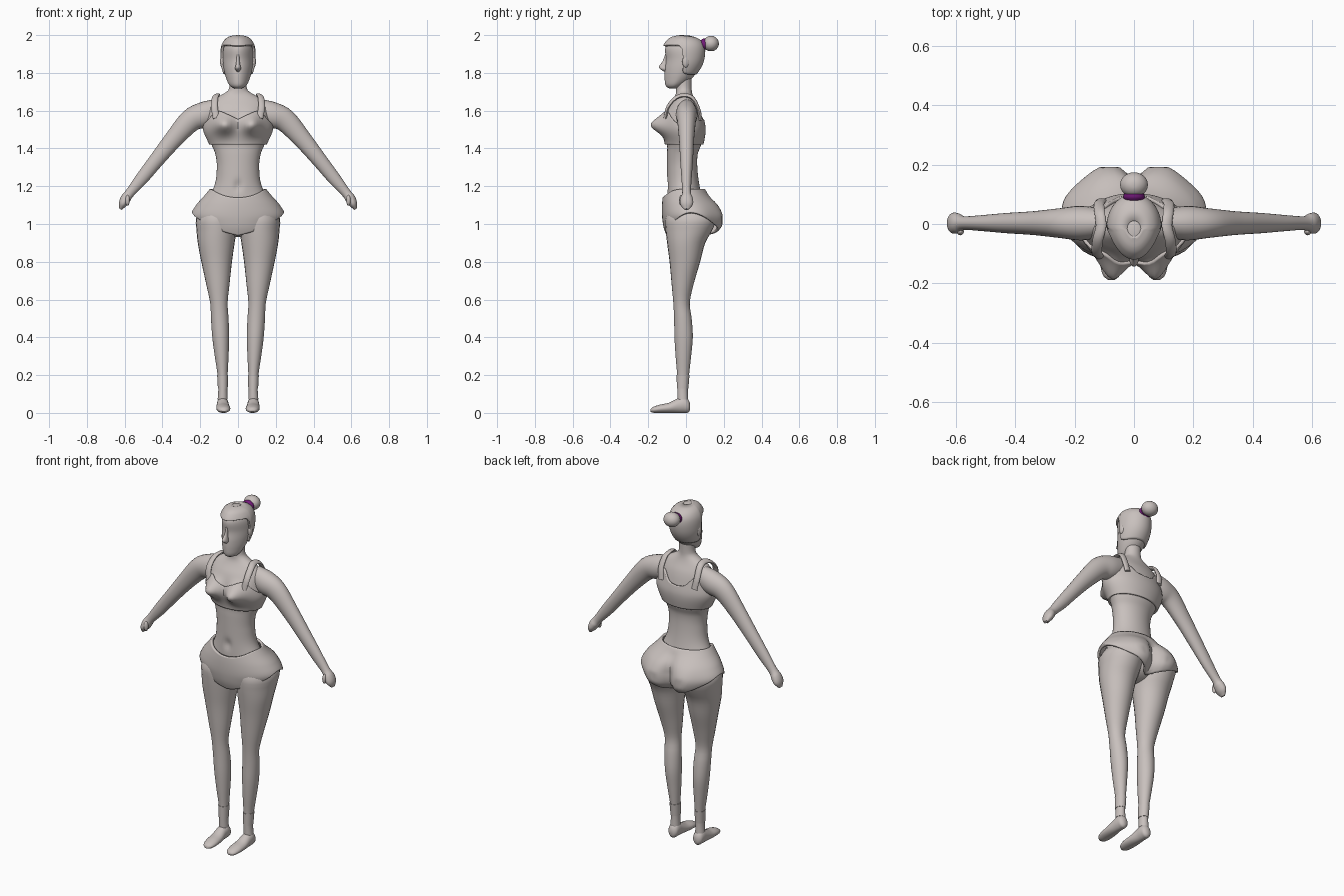
import bpy, bmesh, math
from mathutils import Vector

if "Cube" in bpy.data.objects:
    bpy.data.objects.remove(bpy.data.objects["Cube"])

TAU = 2 * math.pi


def material(name, rgb):
    m = bpy.data.materials.new(name)
    m.diffuse_color = (*rgb, 1)
    m.use_nodes = True
    m.node_tree.nodes["Principled BSDF"].inputs["Base Color"].default_value = m.diffuse_color
    return m


CLAY = material("warm_grey", (0.58, 0.53, 0.51))
PURPLE = material("dark_purple", (0.17, 0.01, 0.19))


def interp(keys, t):
    """Smooth interpolation through rows (t, a, b, ...)."""
    n = len(keys)
    t = min(max(t, keys[0][0]), keys[-1][0])
    i = max(k for k in range(n - 1) if keys[k][0] <= t or k == 0)

    def slope(k, j):
        a, b = keys[max(k - 1, 0)], keys[min(k + 1, n - 1)]
        return (b[j] - a[j]) / (b[0] - a[0])
    p, q = keys[i], keys[i + 1]
    h = q[0] - p[0]
    s = (t - p[0]) / h
    return [(2*s**3 - 3*s**2 + 1) * p[j] + (s**3 - 2*s*s + s) * h * slope(i, j)
            + (3*s*s - 2*s**3) * q[j] + (s**3 - s*s) * h * slope(i + 1, j)
            for j in range(1, len(p))]


def build(name, rings, mat=CLAY, caps=True, mirror=False, thick=0):
    """Skin a list of closed rings of points."""
    bm = bmesh.new()
    loops = [[bm.verts.new(p) for p in r] for r in rings]
    n = len(loops[0])
    for a, b in zip(loops, loops[1:]):
        for i in range(n):
            j = (i + 1) % n
            bm.faces.new((a[i], a[j], b[j], b[i]))
    if caps:
        bm.faces.new(loops[0][::-1])
        bm.faces.new(loops[-1])
    bmesh.ops.recalc_face_normals(bm, faces=bm.faces)
    me = bpy.data.meshes.new(name)
    bm.to_mesh(me)
    bm.free()
    me.materials.append(mat)
    me.shade_smooth()
    me.set_sharp_from_angle(angle=math.radians(50))
    ob = bpy.data.objects.new(name, me)
    bpy.context.collection.objects.link(ob)
    if thick:
        m = ob.modifiers.new("thickness", 'SOLIDIFY')
        m.thickness, m.offset = thick, -1
    if mirror:
        ob.modifiers.new("mirror", 'MIRROR')
    return ob


def shell(name, surf, lo, hi, steps=24, n=64, **kw):
    """Rings of surf(angle, z) between two edge heights that vary with angle."""
    rings = []
    for k in range(steps + 1):
        ring = []
        for i in range(n):
            t = TAU * i / n
            a, b = lo(t), hi(t)
            ring.append(surf(t, a + (b - a) * k / steps))
        rings.append(ring)
    return build(name, rings, **kw)


def limb(name, keys, frame, steps=40, n=24, **kw):
    """frame(values) -> centre, u, v of an elliptical ring."""
    rings = []
    for k in range(steps + 1):
        t = keys[0][0] + (keys[-1][0] - keys[0][0]) * k / steps
        c, u, v = frame(t, *interp(keys, t))
        rings.append([c + u * math.cos(TAU*i/n) + v * math.sin(TAU*i/n) for i in range(n)])
    return build(name, rings, **kw)


def ball(name, loc, r, mat=CLAY, mirror=False):
    rings = []
    for k in range(1, 16):
        a = math.pi * k / 16
        rings.append([(loc[0] + r[0]*math.sin(a)*math.cos(TAU*i/24),
                       loc[1] + r[1]*math.sin(a)*math.sin(TAU*i/24),
                       loc[2] - r[2]*math.cos(a)) for i in range(24)])
    return build(name, rings, mat, mirror=mirror)


def oval(keys, t, z, off):
    rx, yf, yb = interp(keys, z)
    return ((rx + off) * math.cos(t), (yf + yb) / 2 + ((yb - yf) / 2 + off) * math.sin(t))


# Torso and neck: z, half width, front y, back y
TORSO = [(1.08, .19, -.10, .10), (1.2, .126, -.10, .072), (1.3, .112, -.10, .06),
         (1.37, .12, -.10, .062), (1.42, .14, -.10, .08), (1.5, .173, -.115, .092),
         (1.57, .165, -.112, .08), (1.62, .155, -.095, .065), (1.66, .13, -.068, .045),
         (1.685, .085, -.055, .035), (1.71, .05, -.052, .03), (1.79, .045, -.05, .03)]


def torso_surf(off):
    def f(t, z):
        x, y = oval(TORSO, t, z, off)
        if math.sin(t) < 0:
            y -= .068 * math.exp(-((abs(x) - .075) / .05)**2 - ((z - 1.525) / .048)**2)
            y += .012 * math.exp(-(x / .02)**2 - ((z - 1.2) / .03)**2)  # navel
        return Vector((x, y, z))
    return f


shell("torso", torso_surf(0), lambda t: 1.08, lambda t: 1.79, steps=60)

# Cropped top with curved neckline and armholes
FRONT = [(0, 1.555), (.3, 1.58), (.65, 1.595), (1, 1.525)]
BACK = [(0, 1.55), (.3, 1.56), (.65, 1.61), (1, 1.525)]
shell("crop_top", torso_surf(.012), lambda t: 1.42,
      lambda t: interp(FRONT if math.sin(t) < 0 else BACK, abs(math.cos(t)))[0],
      caps=False, thick=.014)

# Shoulder straps
STRAP = [(0, .115, -.11, 1.56), (1, .125, -.095, 1.62), (2, .122, -.055, 1.667),
         (3, .112, -.01, 1.682), (4, .115, .035, 1.667), (5, .118, .066, 1.61),
         (6, .11, .078, 1.55)]


def strap_frame(t, x, y, z):
    d = Vector(interp(STRAP, min(t + .05, 6))) - Vector(interp(STRAP, max(t - .05, 0)))
    d.normalize()
    u = (Vector((1, 0, -.35)) - d * d.dot(Vector((1, 0, -.35)))).normalized()
    return Vector((x, y, z)), u * .018, u.cross(d) * .009


limb("strap", STRAP, strap_frame, n=12, mirror=True)

# Shorts with a raised side hem and a centre back crease
HIPS = [(.93, .185, -.10, .125), (.97, .212, -.115, .172), (1.0, .23, -.122, .188),
        (1.045, .25, -.127, .188), (1.1, .222, -.127, .168), (1.15, .178, -.122, .125),
        (1.2, .138, -.112, .09)]


def hip_surf(t, z):
    x, y = oval(HIPS, t, z, 0)
    if math.sin(t) > 0:
        low = min(1, max(0, (1.17 - z) / .12))
        y += low * (.02 * math.exp(-((abs(x) - .11) / .06)**2) - .04 * math.exp(-(x / .03)**2))
    return Vector((x, min(y, .192), z))


def hem(t):
    c = abs(math.cos(t))
    return .938 + .045 * c + .08 * c**3


shell("shorts", hip_surf, hem,
      lambda t: 1.185 - .045 * max(0, -math.sin(t))**3, caps=False, thick=.014)
ball("crotch", (0, .01, 1.0), (.13, .10, .07))

# Legs: z, inner x, outer x, front y, back y
LEG = [(.07, .055, .108, -.045, .012), (.13, .057, .104, -.046, .01),
       (.2, .055, .108, -.047, .016), (.3, .05, .123, -.055, .027),
       (.4, .047, .136, -.061, .036), (.5, .05, .143, -.063, .03),
       (.58, .055, .147, -.067, .02), (.68, .045, .168, -.076, .04),
       (.8, .032, .194, -.087, .075), (.9, .018, .213, -.1, .102),
       (.97, .008, .22, -.108, .14), (1.03, .008, .222, -.11, .16),
       (1.08, .02, .19, -.09, .13)]


def leg_frame(grow):
    return lambda z, a, b, f, k: (Vector(((a + b) / 2, (f + k) / 2, z)),
                                  Vector(((b - a) / 2 + grow, 0, 0)),
                                  Vector((0, (k - f) / 2 + grow, 0)))


limb("leg", LEG, leg_frame(0), mirror=True)
limb("ankle_cuff", [k for k in LEG if .1 < k[0] < .25], leg_frame(.0025), steps=8, mirror=True)

# Feet: y, centre x, half width, bottom z, top z
FOOT = [(-.188, .076, .012, .006, .02), (-.175, .076, .027, .001, .031),
        (-.14, .077, .036, 0, .043), (-.09, .079, .036, 0, .054),
        (-.04, .081, .032, 0, .078), (-.01, .081, .031, 0, .085),
        (.012, .081, .026, .002, .07), (.022, .081, .012, .015, .05)]
limb("foot", FOOT, lambda y, cx, w, b, t: (Vector((cx, y, (b + t) / 2)), Vector((w, 0, 0)),
                                         Vector((0, 0, (t - b) / 2))), mirror=True)

# Arms and hands: step, x, z, radius across, radius in y
ARM = [(0, .11, 1.60, .062, .05), (1, .18, 1.578, .068, .058), (2, .25, 1.548, .061, .05),
       (3, .34, 1.45, .049, .04), (4, .43, 1.34, .04, .034), (5, .51, 1.24, .034, .027),
       (6, .572, 1.165, .025, .023), (7, .594, 1.135, .027, .033),
       (8, .61, 1.105, .022, .034), (9, .622, 1.078, .007, .014)]


def arm_frame(t, x, z, r, ry):
    a, b = interp(ARM, max(t - .1, 0)), interp(ARM, min(t + .1, 9))
    d = Vector((b[0] - a[0], 0, b[1] - a[1])).normalized()
    return Vector((x, .003, z)), Vector((-d.z, 0, d.x)) * r, Vector((0, ry, 0))


limb("arm", ARM, arm_frame, steps=45, mirror=True)
ball("thumb", (.585, -.025, 1.125), (.012, .013, .028), mirror=True)

# Head: z, half width, front y, back y
HEAD = [(1.718, .02, -.09, -.045), (1.73, .042, -.107, -.02), (1.77, .062, -.113, .03),
        (1.82, .075, -.112, .068), (1.87, .08, -.106, .086), (1.93, .078, -.11, .088),
        (1.965, .062, -.09, .068), (1.983, .04, -.065, .035), (1.992, .012, -.03, 0)]


def head_surf(off):
    def f(t, z):
        x, y = oval(HEAD, t, z, off)
        return Vector((x * (1 - .18 * max(0, -math.sin(t))), y, z + off * .6))
    return f


shell("head", head_surf(0), lambda t: 1.718, lambda t: 1.992, steps=32, n=40)

# Swept back hair: edge height by front-to-back direction
HAIRLINE = [(-1, 1.937), (-.5, 1.94), (-.1, 1.92), (.05, 1.82), (.25, 1.79), (1, 1.785)]
shell("hair", head_surf(.012), lambda t: interp(HAIRLINE, math.sin(t))[0],
      lambda t: 1.992, steps=20, caps=False, thick=.014)
ball("hair_crown", (0, -.025, 1.985), (.035, .045, .015))

# Bun, hair tie, nose and ears
ball("hair_bun", (0, .132, 1.955), (.047, .042, .041))
TIE = [(0, .075, 1.945, .026), (1, .088, 1.948, .036), (2, .102, 1.951, .034)]
limb("hair_tie", TIE, lambda t, y, z, r: (Vector((0, y, z)), Vector((r, 0, 0)),
                                        Vector((0, 0, r * .9))), steps=8, mat=PURPLE)
NOSE = [(1.805, -.106, .004, .006), (1.82, -.115, .016, .022), (1.832, -.118, .014, .026),
        (1.86, -.108, .009, .017), (1.9, -.102, .006, .008)]
limb("nose", NOSE, lambda z, y, w, d: (Vector((0, y, z)), Vector((w, 0, 0)),
                                     Vector((0, d, 0))), steps=16, n=16)
ball("ear", (.083, -.002, 1.86), (.012, .018, .032), mirror=True)
